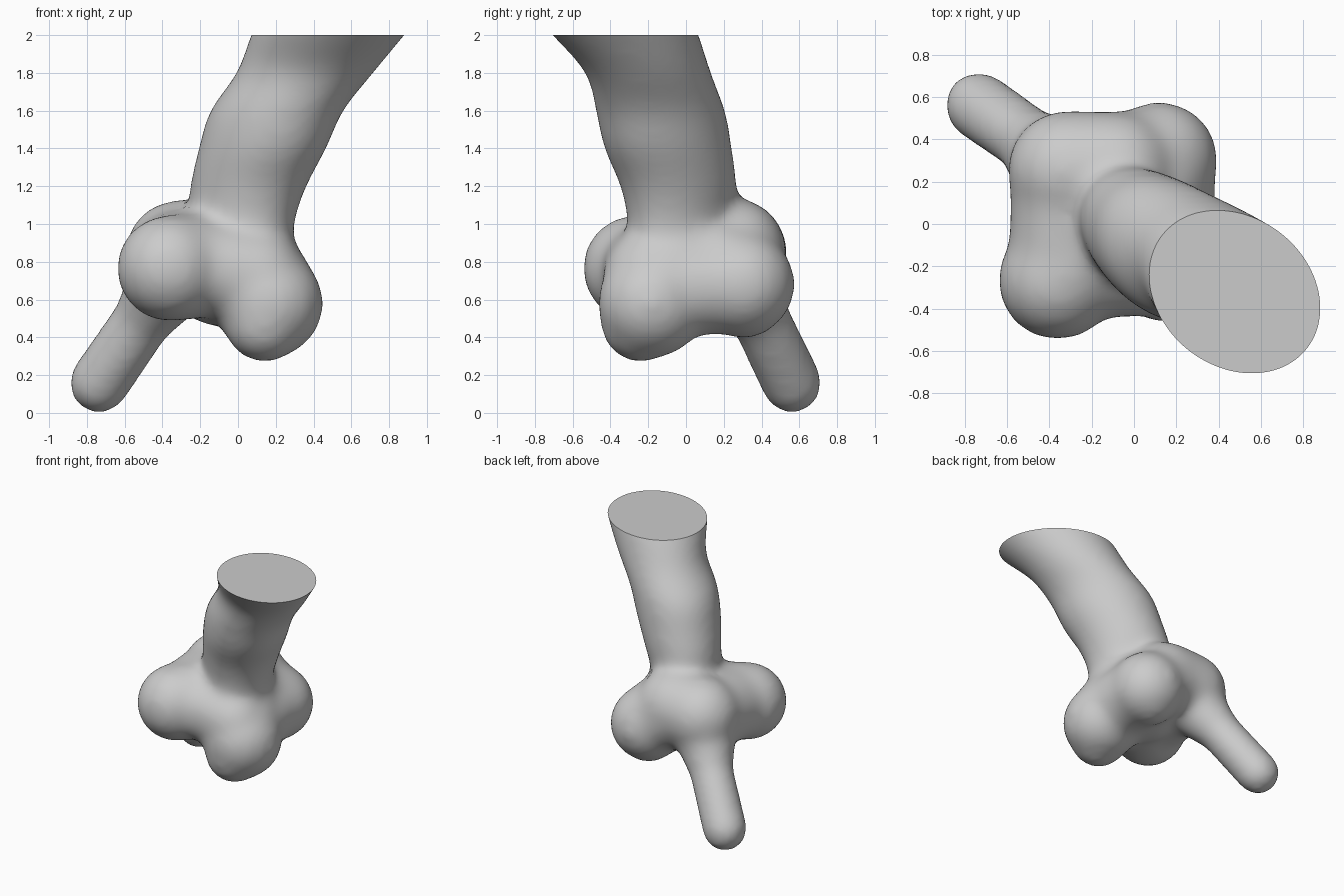
import bpy, bmesh, math
from mathutils import Vector

if "Cube" in bpy.data.objects:
    bpy.data.objects.remove(bpy.data.objects["Cube"], do_unlink=True)

grey = bpy.data.materials.new("soft_grey")
grey.use_nodes = True
colour = (0.6, 0.6, 0.6, 1)
grey.diffuse_color = colour
grey.node_tree.nodes["Principled BSDF"].inputs["Base Color"].default_value = colour

bm = bmesh.new()


def limb(a, b, ra, rb):
    # a sphere pulled apart at its equator into a tapered, round-ended limb
    a, b = Vector(a), Vector(b)
    turn = (b - a).to_track_quat('Z', 'Y')
    ball = bmesh.ops.create_uvsphere(bm, u_segments=32, v_segments=21, radius=1)
    for v in ball["verts"]:
        end, radius = (b, rb) if v.co.z > 0 else (a, ra)
        v.co = end + turn @ (v.co * radius)


def smooth_sections(sections, steps=4):
    # Catmull-Rom interpolation between neighbouring sections
    s = [Vector(v) for v in sections]
    s = [2 * s[0] - s[1]] + s + [2 * s[-1] - s[-2]]
    for p, q, r, u in zip(s, s[1:], s[2:], s[3:]):
        for t in (i / steps for i in range(steps)):
            yield (q * 2 + (r - p) * t + (p * 2 - q * 5 + r * 4 - u) * t ** 2
                   + (q * 3 - p - r * 3 + u) * t ** 3) / 2
    yield s[-2]


def loft(sections, sides=48, slant=0.2):
    # stacked slanted ellipses: height, centre x, centre y, radius x, radius y
    rings = []
    for z, cx, cy, rx, ry in smooth_sections(sections):
        rings.append([bm.verts.new((cx + rx * math.cos(a + slant), cy + ry * math.sin(a), z))
                      for a in (math.tau * i / sides for i in range(sides))])
    for low, high in zip(rings, rings[1:]):
        for i in range(sides):
            j = (i + 1) % sides
            bm.faces.new((low[i], low[j], high[j], high[i]))
    bm.faces.new(rings[0][::-1])
    bm.faces.new(rings[-1])


# Leaning trunk, made too long and trimmed flat later
loft([(0.75, 0.0, -0.03, 0.29, 0.28), (1.0, 0.02, -0.03, 0.28, 0.28),
      (1.2, 0.055, -0.04, 0.31, 0.31), (1.4, 0.13, -0.095, 0.34, 0.34),
      (1.6, 0.205, -0.135, 0.355, 0.345), (1.8, 0.355, -0.2, 0.365, 0.335),
      (2.0, 0.475, -0.32, 0.41, 0.39), (2.15, 0.57, -0.42, 0.44, 0.43)])

# Core and the knuckle-like lobes around it
limb((-0.07, 0.03, 0.79), (-0.03, 0.03, 0.79), 0.34, 0.34)
limb((-0.36, -0.265, 0.765), (-0.05, 0.0, 0.8), 0.285, 0.28)
limb((0.165, -0.18, 0.58), (0.03, -0.03, 0.8), 0.29, 0.29)
limb((0.14, -0.24, 0.48), (0.15, -0.2, 0.55), 0.215, 0.25)
limb((0.12, 0.3, 0.68), (0.0, 0.05, 0.8), 0.28, 0.28)
limb((0.11, 0.31, 0.61), (0.12, 0.28, 0.7), 0.22, 0.25)
limb((-0.31, 0.25, 0.84), (-0.08, 0.25, 0.86), 0.29, 0.28)

# Webs of flesh joining neighbouring lobes
limb((0.14, -0.15, 0.66), (0.12, 0.28, 0.68), 0.26, 0.26)
limb((-0.33, -0.22, 0.78), (-0.31, 0.22, 0.82), 0.265, 0.275)
limb((-0.32, -0.2, 0.8), (0.1, -0.18, 0.72), 0.25, 0.26)
limb((-0.15, 0.26, 0.83), (0.1, 0.29, 0.72), 0.27, 0.26)

# Finger reaching down and back, flaring into its root
limb((-0.735, 0.56, 0.158), (-0.5, 0.395, 0.5), 0.164, 0.16)
limb((-0.5, 0.395, 0.5), (-0.34, 0.26, 0.74), 0.16, 0.25)

mesh = bpy.data.meshes.new("limb_joint")
bm.to_mesh(mesh)
bm.free()
joint = bpy.data.objects.new("limb_joint", mesh)
bpy.context.collection.objects.link(joint)

# Fuse everything and melt the seams
fuse = joint.modifiers.new("fuse", 'REMESH')
fuse.mode = 'VOXEL'
fuse.voxel_size = 0.025
melt = joint.modifiers.new("melt", 'SMOOTH')
melt.factor = 0.5
melt.iterations = 40
bpy.context.view_layer.update()
fused = bpy.data.meshes.new_from_object(
    joint.evaluated_get(bpy.context.evaluated_depsgraph_get()))
joint.modifiers.clear()
joint.data = fused

# Trim the trunk flat and cap it
bm = bmesh.new()
bm.from_mesh(fused)
cut = bmesh.ops.bisect_plane(bm, geom=bm.verts[:] + bm.edges[:] + bm.faces[:],
                             plane_co=(0, 0, 2), plane_no=(0, 0, 1), clear_outer=True)
rim = [e for e in cut["geom_cut"] if isinstance(e, bmesh.types.BMEdge)]
bmesh.ops.holes_fill(bm, edges=rim, sides=0)
bmesh.ops.recalc_face_normals(bm, faces=bm.faces[:])
bm.to_mesh(fused)
bm.free()

fused.materials.clear()
fused.materials.append(grey)
bpy.context.view_layer.objects.active = joint
joint.select_set(True)
bpy.ops.object.shade_smooth_by_angle(angle=math.radians(40))
